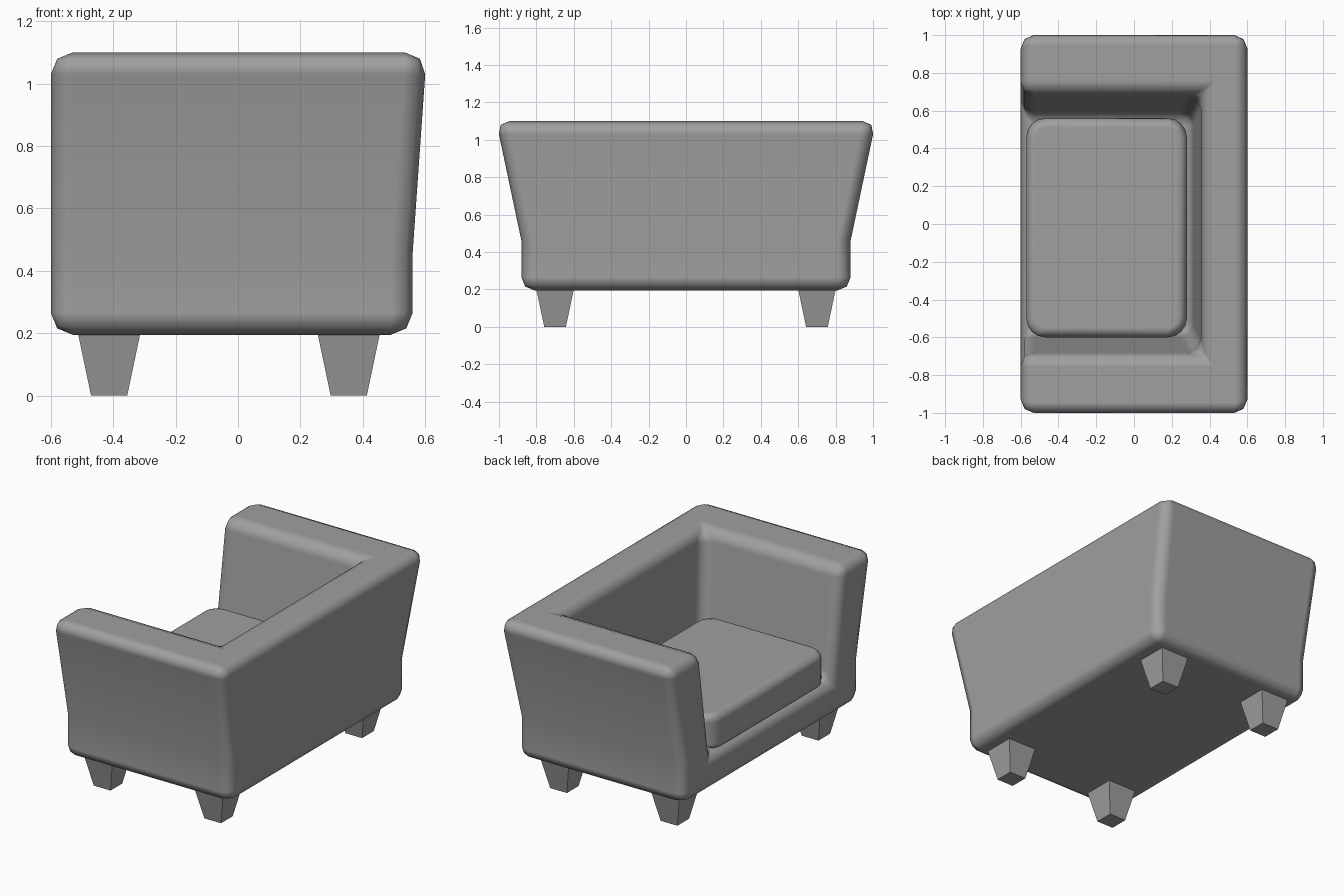
import bpy, bmesh

cube = bpy.data.objects.get("Cube")
if cube:
    bpy.data.objects.remove(cube, do_unlink=True)

grey = bpy.data.materials.new("plain grey")
grey.use_nodes = True
COLOUR = (0.35, 0.35, 0.35, 1)
grey.diffuse_color = COLOUR
grey.node_tree.nodes["Principled BSDF"].inputs["Base Color"].default_value = COLOUR


def finish(bm, name, bevel=0, segments=2):
    """Turn a bmesh into an object, with rounded smooth edges if asked."""
    bmesh.ops.recalc_face_normals(bm, faces=bm.faces)
    mesh = bpy.data.meshes.new(name)
    bm.to_mesh(mesh)
    bm.free()
    mesh.materials.append(grey)
    obj = bpy.data.objects.new(name, mesh)
    bpy.context.collection.objects.link(obj)
    if bevel:
        mesh.shade_smooth()
        mod = obj.modifiers.new("rounded edges", "BEVEL")
        mod.width = bevel
        mod.segments = segments
        mod.limit_method = "ANGLE"
        mod.angle_limit = 0.5
        mod.harden_normals = True
    return obj


def ring(bm, front, back, half, z):
    """Four corners, from the front of one arm round the back to the other."""
    return [bm.verts.new((x, y, z)) for x, y in
            ((front, -half), (back, -half), (back, half), (front, half))]


def walls(bm, low, high):
    for i in range(3):
        bm.faces.new((low[i], low[i + 1], high[i + 1], high[i]))


# Sofa body: flared shell with an open-fronted, tapering seat well
FRONT = -0.6
bm = bmesh.new()
base = ring(bm, FRONT, 0.56, 0.88, 0.195)
waist = ring(bm, FRONT, 0.56, 0.88, 0.46)
rim = ring(bm, FRONT, 0.605, 1.015, 1.1)
seat = ring(bm, FRONT, 0.31, 0.59, 0.42)
well = ring(bm, FRONT, 0.36, 0.69, 1.1)
walls(bm, base, waist)
walls(bm, waist, rim)
walls(bm, seat, well)
bm.faces.new(base)
bm.faces.new(seat)
bm.faces.new(rim + well[::-1])
bm.faces.new((base[0], waist[0], rim[0], well[0], seat[0],
              seat[3], well[3], rim[3], waist[3], base[3]))
finish(bm, "sofa_body", 0.07)

# Seat cushion
bm = bmesh.new()
bmesh.ops.create_cube(bm, size=1)
bmesh.ops.scale(bm, vec=(0.85, 1.16, 0.23), verts=bm.verts)
bmesh.ops.translate(bm, vec=(-0.145, -0.02, 0.505), verts=bm.verts)
# Round the upright corners more than the flat edges
upright = [e for e in bm.edges if abs(e.verts[0].co.z - e.verts[1].co.z) > 0.1]
bmesh.ops.bevel(bm, geom=upright, offset=0.1, segments=4, profile=0.5,
                affect="EDGES")
finish(bm, "seat_cushion", 0.05, 3)

# Four tapered square legs
for x, depth in ((-0.413, "front"), (0.355, "back")):
    for y, side in ((-0.7, "right"), (0.7, "left")):
        bm = bmesh.new()
        bmesh.ops.create_cube(bm, size=0.2)
        for v in bm.verts:
            if v.co.z < 0:
                v.co.x *= 0.58
                v.co.y *= 0.58
        bmesh.ops.translate(bm, vec=(x, y, 0.1), verts=bm.verts)
        finish(bm, f"{depth}_{side}_leg")
